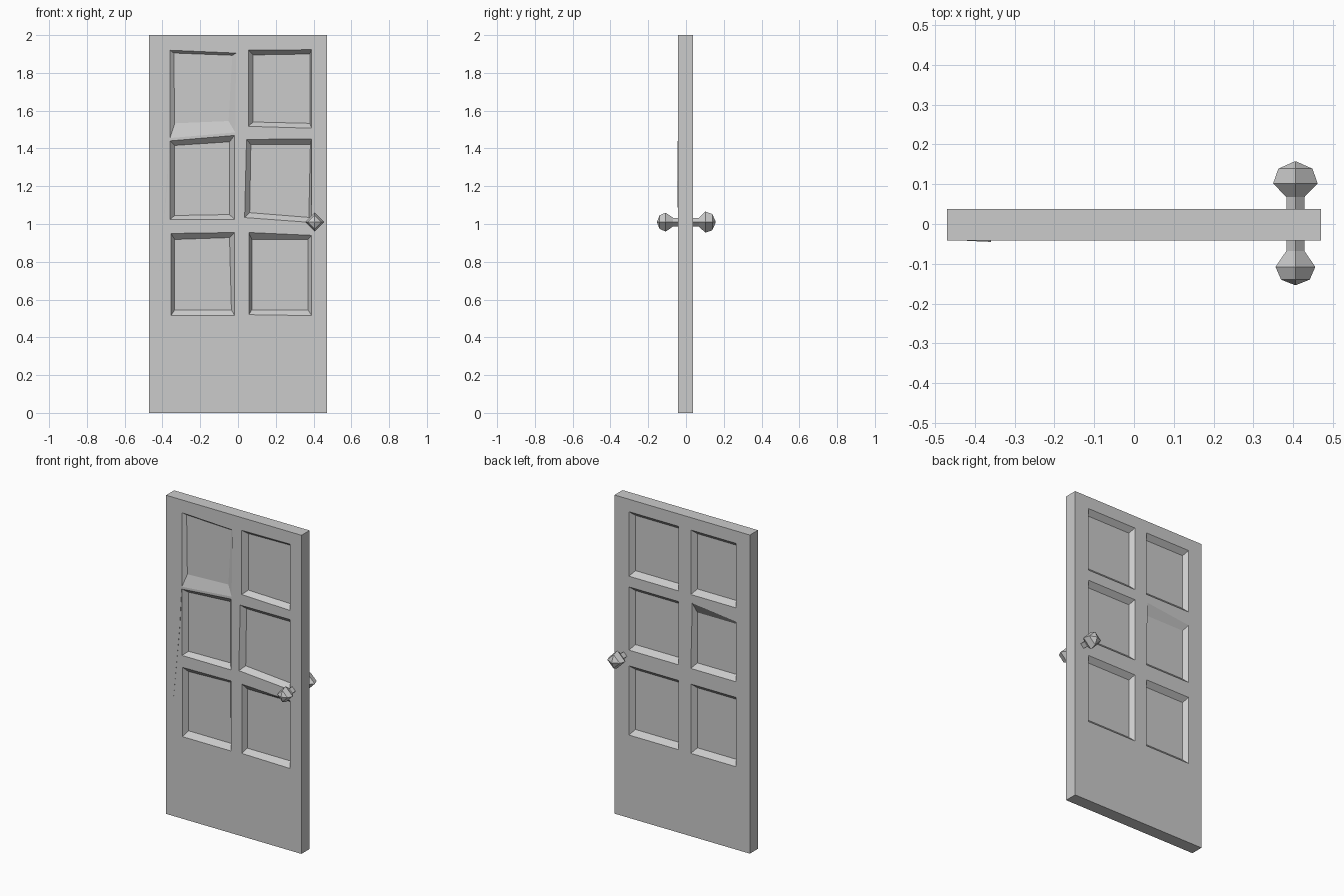
import bpy, bmesh, math
from mathutils import Vector

cube = bpy.data.objects.get("Cube")
if cube:
    bpy.data.objects.remove(cube, do_unlink=True)

grey = bpy.data.materials.new("plain grey")
grey.use_nodes = True
grey.diffuse_color = (0.6, 0.6, 0.6, 1)
bsdf = grey.node_tree.nodes["Principled BSDF"]
bsdf.inputs["Base Color"].default_value = (0.6, 0.6, 0.6, 1)
bsdf.inputs["Roughness"].default_value = 0.8

HALF_W, TOP, FRONT, BACK = 0.47, 2.0, -0.042, 0.038
X_LINES = [-HALF_W, -0.36, -0.02, 0.05, 0.385, HALF_W]
Z_LINES = [0, 0.52, 0.95, 1.03, 1.445, 1.51, 1.92, TOP]


def finish(bm, name):
    bmesh.ops.remove_doubles(bm, verts=bm.verts[:], dist=1e-5)
    bmesh.ops.recalc_face_normals(bm, faces=bm.faces[:])
    mesh = bpy.data.meshes.new(name)
    bm.to_mesh(mesh)
    bm.free()
    mesh.materials.append(grey)
    obj = bpy.data.objects.new(name, mesh)
    bpy.context.collection.objects.link(obj)
    return obj


def door_side(bm, y, inward, panels):
    """Flat wall of stiles and rails with six dished panels.
    panels[(column, row)] = (outer corners, inner corners, depth);
    corners run bottom-left, bottom-right, top-right, top-left in x, z."""
    pts = {(i, j): (x, z) for i, x in enumerate(X_LINES) for j, z in enumerate(Z_LINES)}
    steps = [(0, 0), (1, 0), (1, 1), (0, 1)]
    for (c, r), (outer, _, _) in panels.items():
        for (di, dj), p in zip(steps, outer):
            pts[1 + 2 * c + di, 1 + 2 * r + dj] = p
    verts = {k: bm.verts.new((p[0], y, p[1])) for k, p in pts.items()}
    for i in range(5):
        for j in range(7):
            ring = [verts[i + di, j + dj] for di, dj in steps]
            panel = panels.get(((i - 1) // 2, (j - 1) // 2)) if i % 2 and j % 2 else None
            if panel is None:
                bm.faces.new(ring)
                continue
            _, inner, depth = panel
            floor = [bm.verts.new((x, y + inward * depth, z)) for x, z in inner]
            bm.faces.new(floor)
            for k in range(4):
                n = (k + 1) % 4
                bm.faces.new((ring[k], ring[n], floor[n], floor[k]))


# Front panels, hand-cut and slightly crooked
front = {
    (0, 0): ([(-.355, .515), (-.018, .515), (-.018, .955), (-.355, .95)],
             [(-.335, .546), (-.035, .546), (-.045, .928), (-.335, .918)], .03),
    (1, 0): ([(.057, .52), (.39, .515), (.39, .94), (.057, .955)],
             [(.073, .546), (.37, .546), (.37, .918), (.073, .918)], .03),
    (0, 1): ([(-.36, 1.024), (-.018, 1.024), (-.018, 1.469), (-.36, 1.44)],
             [(-.335, 1.045), (-.045, 1.05), (-.045, 1.435), (-.335, 1.416)], .03),
    (1, 1): ([(.035, 1.034), (.39, 1.008), (.39, 1.45), (.045, 1.448)],
             [(.062, 1.06), (.375, 1.035), (.383, 1.42), (.068, 1.42)], .03),
    (0, 2): ([(-.36, 1.455), (-.015, 1.485), (-.01, 1.905), (-.36, 1.92)],
             [(-.335, 1.533), (-.05, 1.545), (-.03, 1.893), (-.34, 1.905)], .018),
    (1, 2): ([(.055, 1.517), (.39, 1.507), (.39, 1.923), (.055, 1.92)],
             [(.08, 1.54), (.38, 1.533), (.38, 1.9), (.08, 1.895)], .03),
}

# Back panels, more regular, with two uneven ones
back = {}
for c, (x0, x1) in enumerate([(-.375, -.06), (.025, .37)]):
    for r, (z0, z1) in enumerate([(.52, .955), (1.053, 1.45), (1.517, 1.922)]):
        top = .05 if (c, r) == (0, 1) else .028
        outer = [(x0, z0), (x1, z0), (x1, z1), (x0, z1)]
        inner = [(x0 + .02, z0 + .03), (x1 - .025, z0 + .03),
                 (x1 - .025, z1 - top), (x0 + .02, z1 - top)]
        if (c, r) == (0, 1):
            outer[2:] = [(x1 - .01, 1.465), (x0, 1.43)]
        back[c, r] = (outer, inner, .03)

bm = bmesh.new()
door_side(bm, FRONT, 1, front)
door_side(bm, BACK, -1, back)
# Outer edge of the slab, joining front to back
rim = [(x, 0) for x in X_LINES] + [(HALF_W, z) for z in Z_LINES[1:]]
rim += [(x, TOP) for x in X_LINES[-2::-1]] + [(-HALF_W, z) for z in Z_LINES[-2:0:-1]]
for (xa, za), (xb, zb) in zip(rim, rim[1:] + rim[:1]):
    bm.faces.new([bm.verts.new(p) for p in ((xa, FRONT, za), (xb, FRONT, zb),
                                            (xb, BACK, zb), (xa, BACK, za))])
finish(bm, "door_slab")

# Thin raised splinter on the front stile
bm = bmesh.new()
tri = [(-.36, 1.44), (-.374, 1.2), (-.42, .72)]
a = [bm.verts.new((x, FRONT + .002, z)) for x, z in tri]
b = [bm.verts.new((x, FRONT - .003 * k, z)) for k, (x, z) in zip((1, .5, .1), tri)]
bm.faces.new(a)
bm.faces.new(b)
for k in range(3):
    n = (k + 1) % 3
    bm.faces.new((a[k], a[n], b[n], b[k]))
finish(bm, "stile_splinter")


def knob(name, profile, sides=4):
    """Faceted knob turned around the y axis from (y, radius) pairs."""
    bm = bmesh.new()
    centre = Vector((0.406, 0, 1.01))
    rings = []
    for y, r in profile:
        rings.append([bm.verts.new(centre + Vector((r * math.cos(math.tau * k / sides), y,
                                                    r * math.sin(math.tau * k / sides))))
                      for k in range(sides)])
    for lo, hi in zip(rings, rings[1:]):
        for k in range(sides):
            n = (k + 1) % sides
            bm.faces.new((lo[k], lo[n], hi[n], hi[k]))
    bm.faces.new(rings[0])
    bm.faces.new(rings[-1])
    finish(bm, name)


knob("front_knob", [(-.035, .023), (-.068, .023), (-.108, .05), (-.14, .036), (-.153, .003)])
knob("back_knob", [(.03, .023), (.068, .023), (.102, .056), (.139, .043), (.157, .003)])
